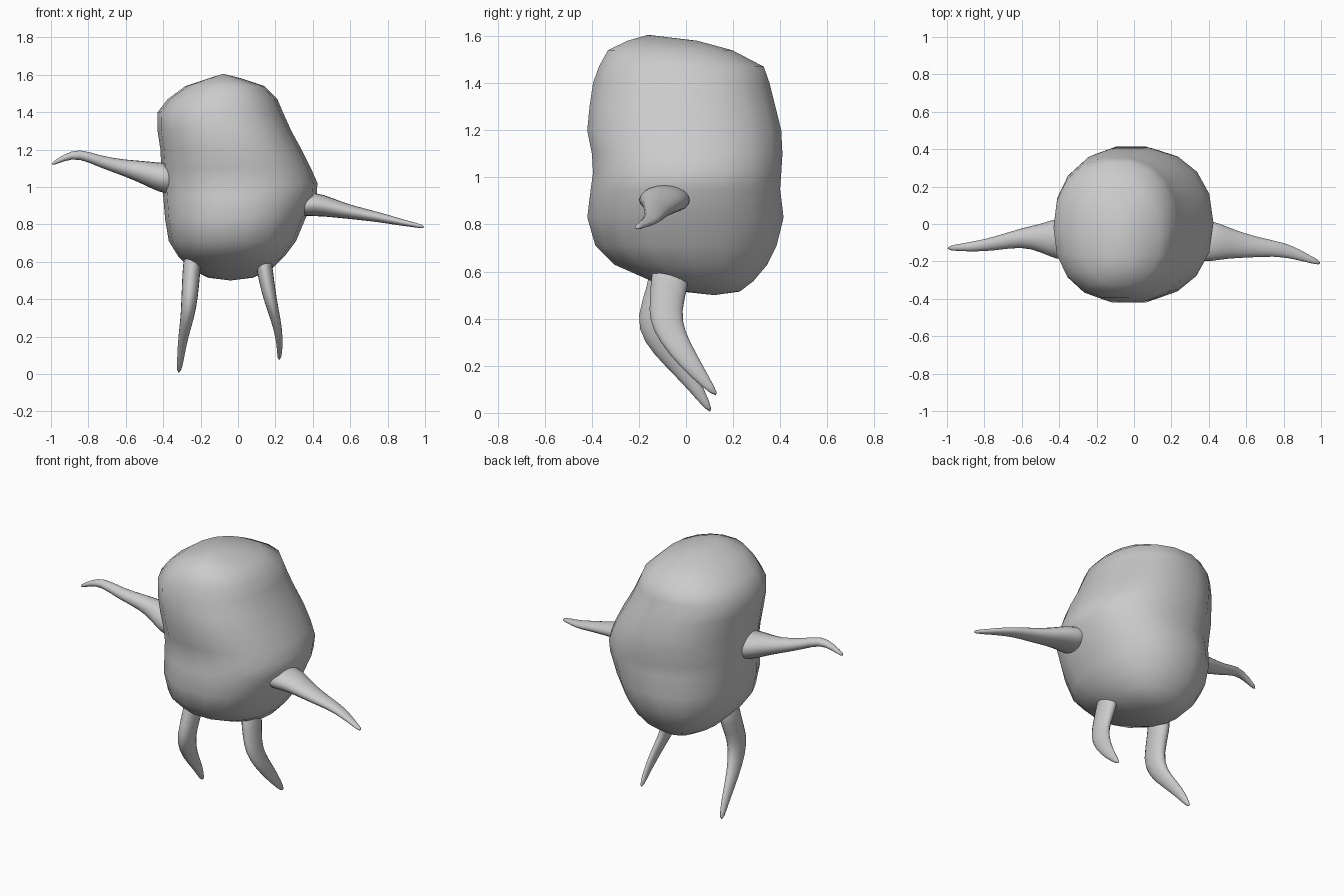
import bpy, bmesh, math

grey = bpy.data.materials.new("plain grey")
grey.diffuse_color = (0.6, 0.6, 0.6, 1)


def loft(name, rings, tips=(), subdiv=0):
    """Skin a list of point rings, closing each end with a cap or a tip point."""
    bm = bmesh.new()
    loops = [[bm.verts.new(p) for p in ring] for ring in rings]
    n = len(loops[0])
    for a, b in zip(loops, loops[1:]):
        for i in range(n):
            j = (i + 1) % n
            bm.faces.new((a[i], a[j], b[j], b[i]))
    for k, loop in enumerate((loops[0], loops[-1])):
        if tips:
            tip = bm.verts.new(tips[k])
            for i in range(n):
                bm.faces.new((loop[i], loop[(i + 1) % n], tip))
        else:
            bm.faces.new(loop)
    bmesh.ops.recalc_face_normals(bm, faces=bm.faces)
    mesh = bpy.data.meshes.new(name)
    bm.to_mesh(mesh)
    bm.free()
    mesh.materials.append(grey)
    mesh.shade_smooth()
    obj = bpy.data.objects.new(name, mesh)
    bpy.context.collection.objects.link(obj)
    if subdiv:
        obj.modifiers.new("smooth", 'SUBSURF').levels = subdiv
    return obj


def rounded(t, power):
    c, s = math.cos(t), math.sin(t)
    return (math.copysign(abs(c) ** (2 / power), c),
            math.copysign(abs(s) ** (2 / power), s))


# body: height, then left, right, front and back limits of each slice
slices = [
    (0.515, -0.16, 0.08, -0.02, 0.23),
    (0.56, -0.25, 0.18, -0.15, 0.29),
    (0.63, -0.32, 0.25, -0.31, 0.35),
    (0.71, -0.37, 0.31, -0.39, 0.39),
    (0.83, -0.39, 0.36, -0.425, 0.42),
    (0.95, -0.40, 0.42, -0.41, 0.405),
    (1.02, -0.405, 0.425, -0.40, 0.41),
    (1.10, -0.41, 0.39, -0.405, 0.415),
    (1.20, -0.415, 0.34, -0.425, 0.41),
    (1.30, -0.43, 0.285, -0.415, 0.385),
    (1.40, -0.43, 0.24, -0.40, 0.36),
    (1.47, -0.375, 0.21, -0.375, 0.335),
    (1.54, -0.28, 0.14, -0.335, 0.20),
    (1.58, -0.16, 0.02, -0.25, 0.05),
]
SIDES = 18
rings = []
for z, x0, x1, y0, y1 in slices:
    ring = []
    for i in range(SIDES):
        c, s = rounded(2 * math.pi * i / SIDES, 2.25)
        ring.append(((x0 + x1) / 2 + c * (x1 - x0) / 2,
                     (y0 + y1) / 2 + s * (y1 - y0) / 2, z))
    rings.append(ring)
loft("body", rings, tips=((-0.04, 0.12, 0.50), (-0.08, -0.16, 1.605)))


def limb(name, stations, axis):
    """Tapering tube; stations are x, y, z and the two radii across the axis."""
    rings = []
    for x, y, z, ra, rb in stations:
        ring = []
        for i in range(10):
            t = 2 * math.pi * i / 10
            u, v = ra * math.cos(t) * 1.05, rb * math.sin(t) * 1.05
            ring.append((x, y + u, z + v) if axis == 'x' else (x + u, y + v, z))
        rings.append(ring)
    return loft(name, rings, subdiv=1)


# arms: wide at the shoulder, wavy and pointed
limb("left_arm", [
    (-0.33, -0.08, 1.04, 0.12, 0.09), (-0.42, -0.08, 1.05, 0.11, 0.08),
    (-0.50, -0.075, 1.075, 0.075, 0.065), (-0.60, -0.07, 1.10, 0.05, 0.045),
    (-0.74, -0.105, 1.135, 0.038, 0.032), (-0.85, -0.12, 1.182, 0.028, 0.026),
    (-0.93, -0.125, 1.157, 0.02, 0.018), (-1.0, -0.13, 1.12, 0.011, 0.01)], 'x')
limb("right_arm", [
    (0.30, -0.09, 0.90, 0.12, 0.06), (0.42, -0.09, 0.91, 0.11, 0.065),
    (0.50, -0.10, 0.89, 0.085, 0.052), (0.62, -0.12, 0.862, 0.06, 0.036),
    (0.75, -0.13, 0.84, 0.042, 0.028), (0.85, -0.15, 0.816, 0.036, 0.02),
    (0.93, -0.185, 0.80, 0.022, 0.014), (1.0, -0.21, 0.785, 0.012, 0.01)], 'x')

# legs: curve forward at the knee, then sweep back to a point
limb("left_leg", [
    (-0.24, -0.07, 0.66, 0.05, 0.085), (-0.25, -0.08, 0.54, 0.048, 0.08),
    (-0.258, -0.14, 0.41, 0.045, 0.075), (-0.27, -0.115, 0.30, 0.037, 0.068),
    (-0.293, -0.035, 0.20, 0.027, 0.055), (-0.305, 0.045, 0.10, 0.02, 0.036),
    (-0.317, 0.105, 0.0, 0.012, 0.012)], 'z')
limb("right_leg", [
    (0.13, -0.06, 0.66, 0.045, 0.085), (0.145, -0.07, 0.54, 0.044, 0.08),
    (0.165, -0.09, 0.43, 0.038, 0.07), (0.185, -0.075, 0.35, 0.032, 0.068),
    (0.212, -0.015, 0.25, 0.024, 0.06), (0.225, 0.06, 0.15, 0.016, 0.04),
    (0.22, 0.13, 0.07, 0.01, 0.012)], 'z')
